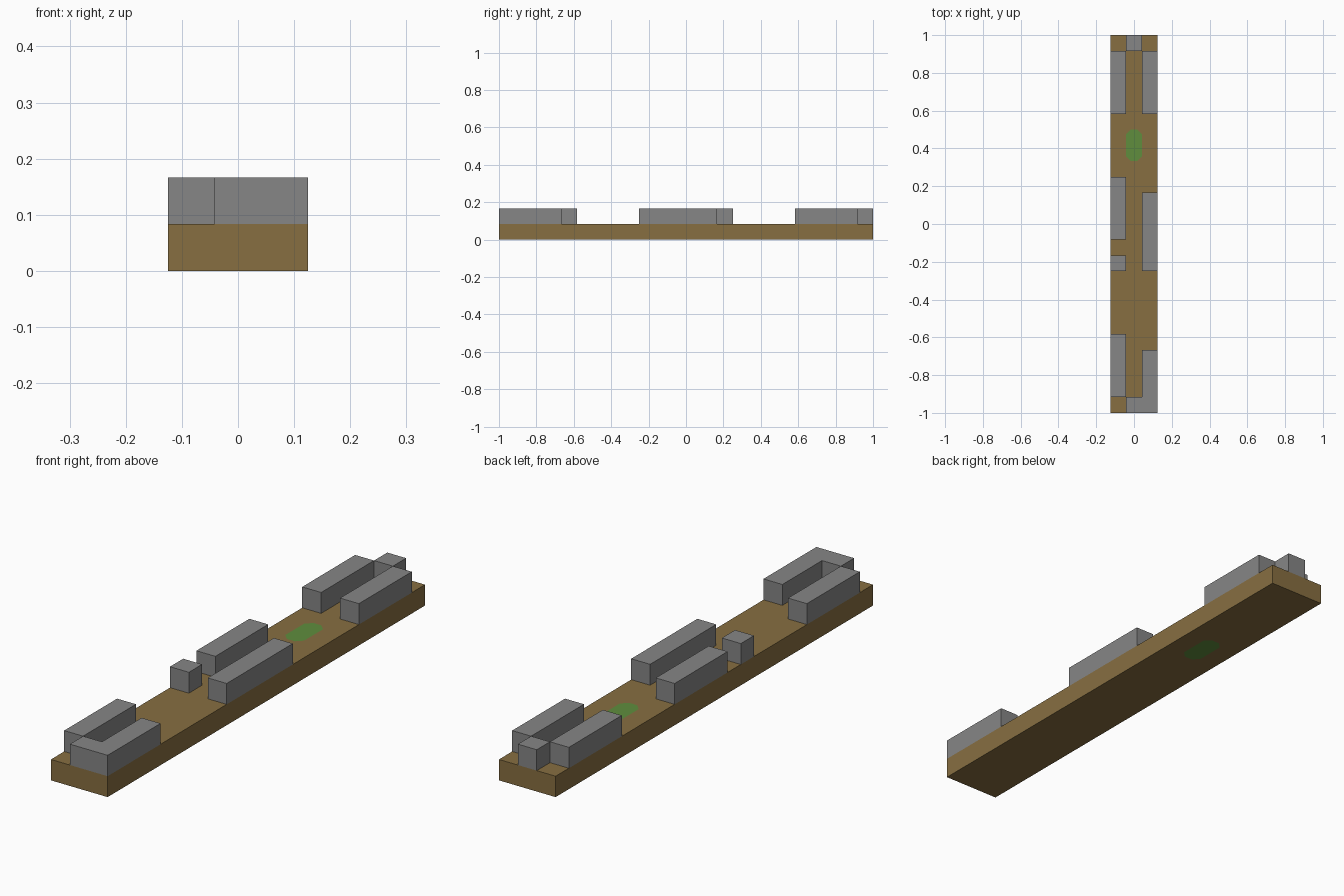
import bpy
import bmesh

cube = bpy.data.objects.get("Cube")
if cube:
    bpy.data.objects.remove(cube, do_unlink=True)

U = 1 / 12          # grid module: one wall thickness
HALF = 1.5 * U      # half the base width


def material(name, rgb):
    mat = bpy.data.materials.new(name)
    mat.use_nodes = True
    mat.diffuse_color = (*rgb, 1)
    bsdf = mat.node_tree.nodes["Principled BSDF"]
    bsdf.inputs["Base Color"].default_value = (*rgb, 1)
    bsdf.inputs["Roughness"].default_value = 0.9
    return mat


earth = material("earth brown", (0.242, 0.158, 0.053))
stone = material("stone grey", (0.238, 0.238, 0.238))
grass = material("grass green", (0.115, 0.27, 0.047))


def prism(name, outline, z0, z1, mat):
    """Extrude a counter-clockwise plan outline from z0 up to z1."""
    bm = bmesh.new()
    face = bm.faces.new([bm.verts.new((x, y, z0)) for x, y in outline])
    top = bmesh.ops.extrude_face_region(bm, geom=[face])["geom"]
    verts = [v for v in top if isinstance(v, bmesh.types.BMVert)]
    bmesh.ops.translate(bm, verts=verts, vec=(0, 0, z1 - z0))
    bmesh.ops.recalc_face_normals(bm, faces=bm.faces)
    mesh = bpy.data.meshes.new(name)
    bm.to_mesh(mesh)
    bm.free()
    mesh.materials.append(mat)
    obj = bpy.data.objects.new(name, mesh)
    bpy.context.collection.objects.link(obj)
    return obj


def rect(x0, x1, y0, y1):
    return [(x0, y0), (x1, y0), (x1, y1), (x0, y1)]


def chamfered(hx, y0, y1, c):
    """Rectangle about x = 0 with its four corners cut."""
    return [(-hx + c, y0), (hx - c, y0), (hx, y0 + c), (hx, y1 - c),
            (hx - c, y1), (-hx + c, y1), (-hx, y1 - c), (-hx, y0 + c)]


def wall(name, outline):
    return prism(name, outline, U, 2 * U, stone)


# Base slab with a through opening for the flush grass patch
base = prism("base_slab", rect(-HALF, HALF, -1, 1), 0, U, earth)
patch = chamfered(U / 2, 4 * U, 6 * U, 0.024)
cutter = prism("patch_cutter", patch, -U, 2 * U, earth)
cutter.hide_render = True
cut = base.modifiers.new("patch opening", "BOOLEAN")
cut.operation = "DIFFERENCE"
cut.solver = "EXACT"
cut.object = cutter
bpy.context.view_layer.objects.active = base
bpy.ops.object.modifier_apply(modifier=cut.name)
bpy.data.objects.remove(cutter, do_unlink=True)
prism("grass_patch", patch, 0, U, grass)

# Straight walls along both long edges: side, start and end in modules
for name, side, start, end in (
    ("right_back_wall", -1, 7, 11),
    ("left_back_wall", 1, 7, 11),
    ("right_middle_wall", -1, -1, 3),
    ("left_middle_wall", 1, -3, 2),
    ("right_middle_post", -1, -3, -2),
    ("right_front_wall", -1, -11, -7),
):
    x0, x1 = sorted((side * U / 2, side * HALF))
    wall(name, rect(x0, x1, start * U, end * U))

# Block closing the back end
wall("back_end_block", rect(-U / 2, U / 2, 11 * U, 1))

# L-shaped wall wrapping the front left corner
wall("front_corner_wall", [(-U / 2, -1), (HALF, -1), (HALF, -8 * U),
                           (U / 2, -8 * U), (U / 2, -11 * U), (-U / 2, -11 * U)])
